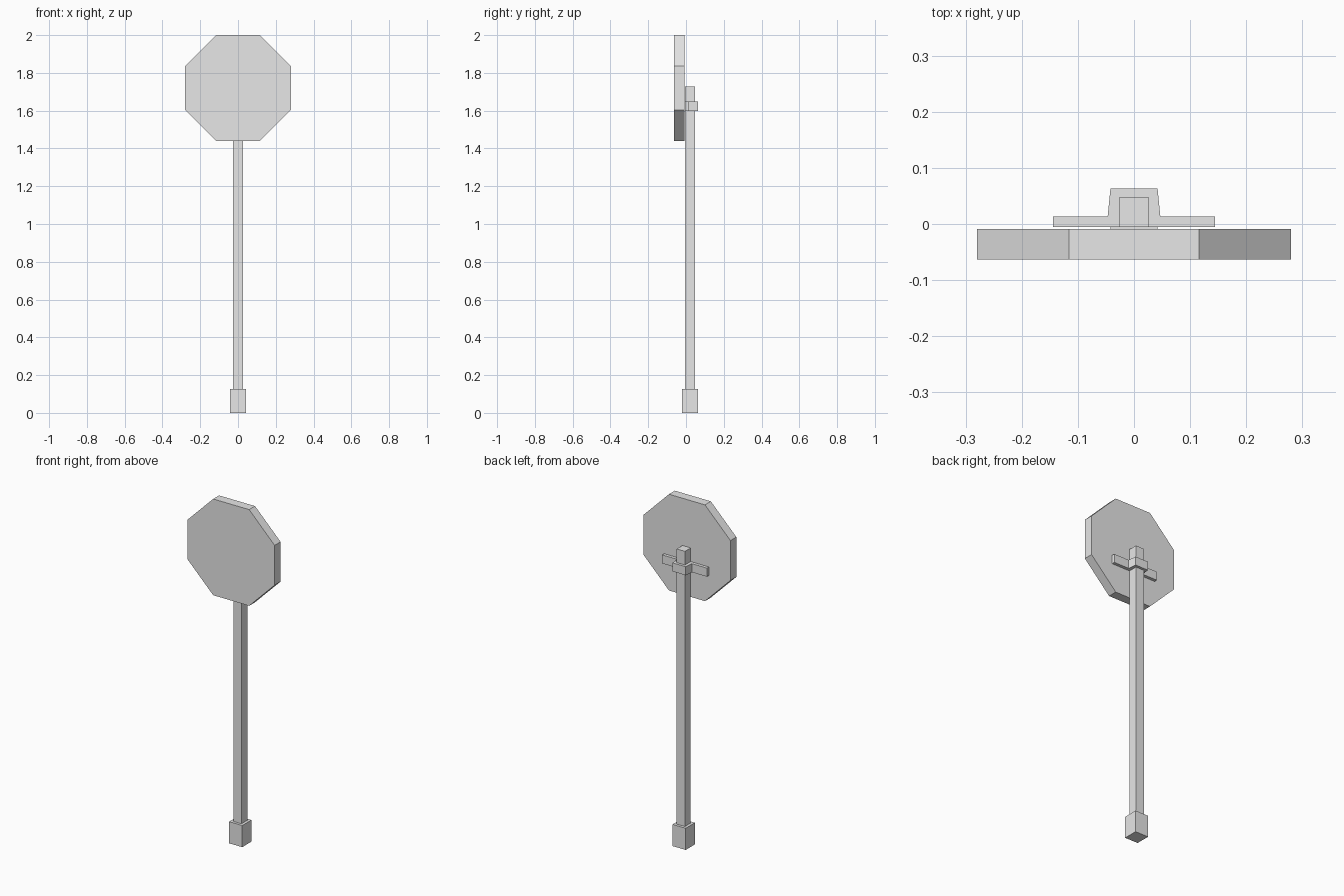
import bpy, bmesh
from math import cos, sin, pi
from mathutils import Matrix

old = bpy.data.objects.get("Cube")
if old:
    bpy.data.objects.remove(old, do_unlink=True)

grey = bpy.data.materials.new("plain_grey")
grey.use_nodes = True
grey.diffuse_color = (0.8, 0.8, 0.8, 1)
grey.node_tree.nodes["Principled BSDF"].inputs["Base Color"].default_value = (0.8, 0.8, 0.8, 1)


def prism(name, outline, start, depth):
    """Extrude a closed list of 3D points along the vector depth."""
    bm = bmesh.new()
    face = bm.faces.new([bm.verts.new(p) for p in outline])
    moved = bmesh.ops.extrude_face_region(bm, geom=[face], use_keep_orig=True)["geom"]
    bmesh.ops.translate(bm, vec=depth, verts=[g for g in moved if isinstance(g, bmesh.types.BMVert)])
    bmesh.ops.translate(bm, vec=start, verts=bm.verts)
    bmesh.ops.recalc_face_normals(bm, faces=bm.faces)
    mesh = bpy.data.meshes.new(name)
    bm.to_mesh(mesh)
    bm.free()
    mesh.materials.append(grey)
    obj = bpy.data.objects.new(name, mesh)
    bpy.context.collection.objects.link(obj)
    return obj


def square_column(name, half, z0, z1, y=0.021):
    outline = [(sx * half, y + sy * half, 0) for sx, sy in ((-1, -1), (1, -1), (1, 1), (-1, 1))]
    return prism(name, outline, (0, 0, z0), (0, 0, z1 - z0))


# Square foot and post
square_column("base_block", 0.042, 0, 0.126)
square_column("post", 0.0265, 0.126, 1.727)

# Eight-sided sign plate with flat top and bottom
radius = 0.28 / cos(pi / 8)
octagon = [(radius * cos(pi / 8 + i * pi / 4), 0, radius * sin(pi / 8 + i * pi / 4)) for i in range(8)]
prism("sign_plate", octagon, (0, -0.063, 1.72), (0, 0.054, 0))

# Hat-shaped bracket wrapping the back of the post
half_hat = [(0.144, -0.005), (0.144, 0.013), (0.047, 0.013), (0.042, 0.063)]
hat = half_hat + [(-x, y) for x, y in reversed(half_hat)]
prism("clamp_bracket", [(x, y, 0) for x, y in hat], (0, 0, 1.598), (0, 0, 0.05))
